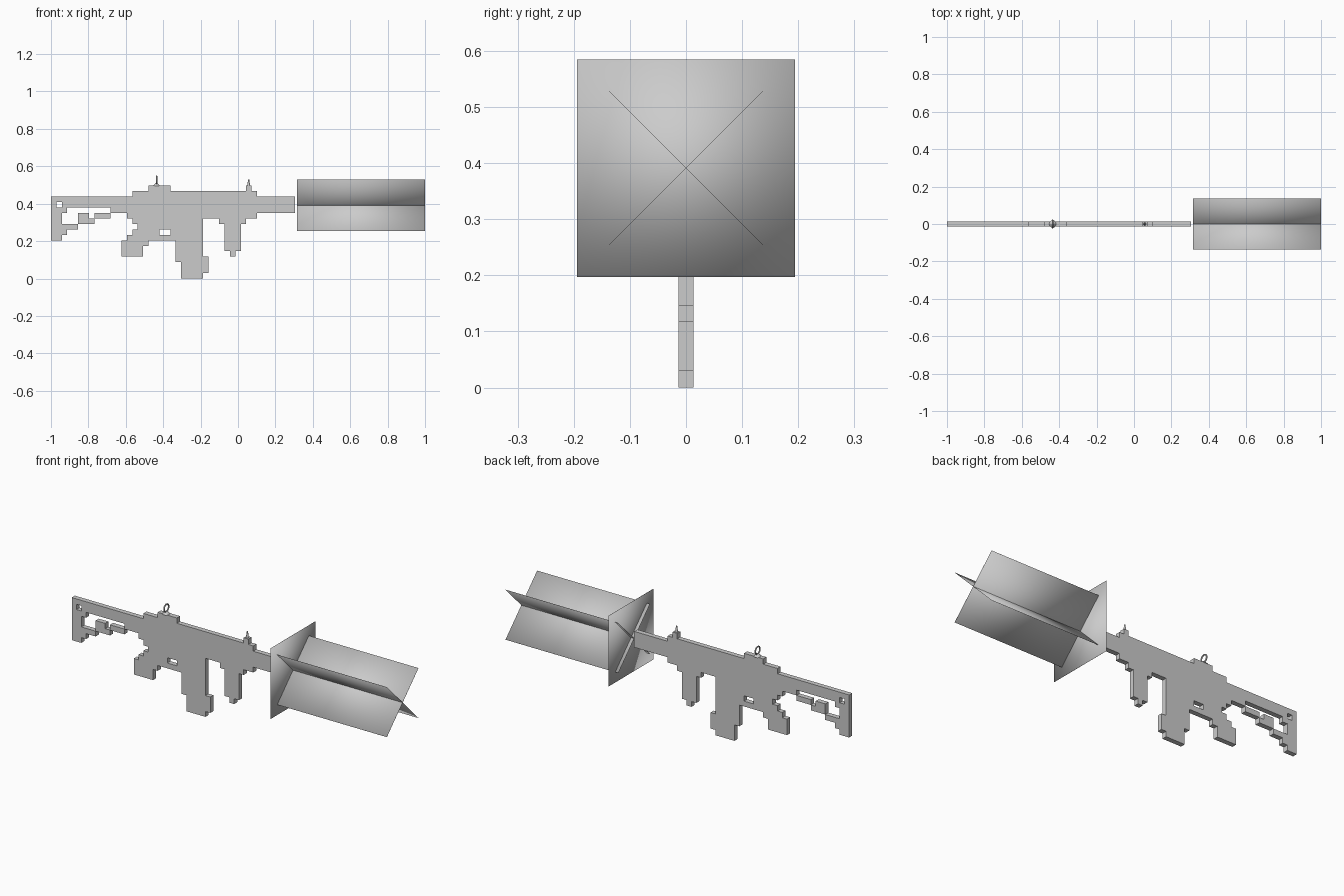
import bpy, bmesh, math
from mathutils import Matrix

if "Cube" in bpy.data.objects:
    bpy.data.objects.remove(bpy.data.objects["Cube"], do_unlink=True)

grey = bpy.data.materials.new("plain_grey")
grey.use_nodes = True
grey.diffuse_color = (0.6, 0.6, 0.6, 1)
grey.node_tree.nodes["Principled BSDF"].inputs["Base Color"].default_value = grey.diffuse_color

DX, DZ, DEPTH = 0.029, 0.0292, 0.027   # block size and body thickness


def finish(name, bm, smooth=False):
    bmesh.ops.recalc_face_normals(bm, faces=bm.faces)
    mesh = bpy.data.meshes.new(name)
    bm.to_mesh(mesh)
    bm.free()
    mesh.materials.append(grey)
    for poly in mesh.polygons:
        poly.use_smooth = smooth
    obj = bpy.data.objects.new(name, mesh)
    bpy.context.collection.objects.link(obj)
    return obj


def block_part(name, rects, holes=()):
    """Extrude a blocky silhouette given as (col0, col1, row0, row1) rectangles."""
    def cells(rs):
        return {(c, r) for a, b, lo, hi in rs for c in range(a, b) for r in range(lo, hi)}
    bm = bmesh.new()
    corner = {}

    def vert(c, r):
        if (c, r) not in corner:
            corner[c, r] = bm.verts.new((-1 + c * DX, -DEPTH / 2, r * DZ))
        return corner[c, r]
    for c, r in sorted(cells(rects) - cells(holes)):
        bm.faces.new([vert(c, r), vert(c + 1, r), vert(c + 1, r + 1), vert(c, r + 1)])
    out = bmesh.ops.extrude_face_region(bm, geom=bm.faces[:], use_keep_orig=True)
    moved = [g for g in out["geom"] if isinstance(g, bmesh.types.BMVert)]
    bmesh.ops.translate(bm, verts=moved, vec=(0, DEPTH, 0))
    bmesh.ops.recalc_face_normals(bm, faces=bm.faces)
    bmesh.ops.dissolve_limit(bm, angle_limit=0.01, verts=bm.verts, edges=bm.edges)
    return finish(name, bm)


def sheet(name, size, centre, turn=0):
    """Very thin smooth-shaded box, turned about the long axis."""
    bm = bmesh.new()
    bmesh.ops.create_cube(bm, size=1, matrix=Matrix.Translation(centre)
                          @ Matrix.Rotation(turn, 4, 'X') @ Matrix.Diagonal((*size, 1)))
    return finish(name, bm, True)


def cone(name, centre, r1, r2, height, sides=12):
    bm = bmesh.new()
    bmesh.ops.create_cone(bm, cap_ends=True, segments=sides, radius1=r1, radius2=r2,
                          depth=height, matrix=Matrix.Translation(centre))
    return finish(name, bm)


# Body, cut as one stepped silhouette per part
block_part("stock", [(0, 15, 13, 15), (0, 3, 12, 13), (0, 2, 7, 12), (2, 3, 8, 10), (3, 5, 9, 10),
                     (5, 8, 10, 11), (5, 7, 11, 12), (8, 11, 11, 12), (11, 15, 12, 13),
                     (14, 15, 11, 12)], [(1, 2, 13, 14)])
block_part("receiver", [(15, 38, 11, 16), (15, 28, 10, 11), (16, 28, 9, 10), (15, 28, 8, 9),
                        (14, 28, 7, 8)], [(20, 22, 8, 9)])
block_part("grip", [(13, 17, 4, 7), (17, 18, 6, 7)])
block_part("magazine", [(23, 28, 3, 7), (24, 28, 0, 3), (28, 29, 1, 4)])
block_part("foregrip", [(31, 36, 10, 11), (32, 35, 5, 10), (33, 34, 4, 5)])
block_part("barrel", [(38, 45, 12, 15)])
block_part("rear_sight_base", [(18, 22, 16, 17)])
block_part("front_sight_base", [(36, 37, 16, 17)])

# Rear ring sight and front post
cone("rear_sight_foot", (-0.435, 0, 0.503), 0.02, 0.004, 0.016)
bpy.ops.mesh.primitive_torus_add(location=(-0.435, 0, 0.527), rotation=(0, math.pi / 2, 0),
                                 major_radius=0.02, minor_radius=0.004,
                                 major_segments=20, minor_segments=8)
ring = bpy.context.object
ring.name = "rear_sight_ring"
ring.data.materials.append(grey)
cone("front_sight_post", (0.057, 0, 0.512), 0.008, 0.003, 0.036)

# Crossed sheets and square plate ahead of the barrel
SIDE, THIN, AXIS = 0.388, 0.0006, 0.391
sheet("muzzle_plate", (THIN, SIDE, SIDE), (0.334, 0, AXIS))
for name, sign in (("muzzle_fin_a", 1), ("muzzle_fin_b", -1)):
    sheet(name, (0.685, SIDE, THIN), (0.6575, 0, AXIS), sign * math.pi / 4)
